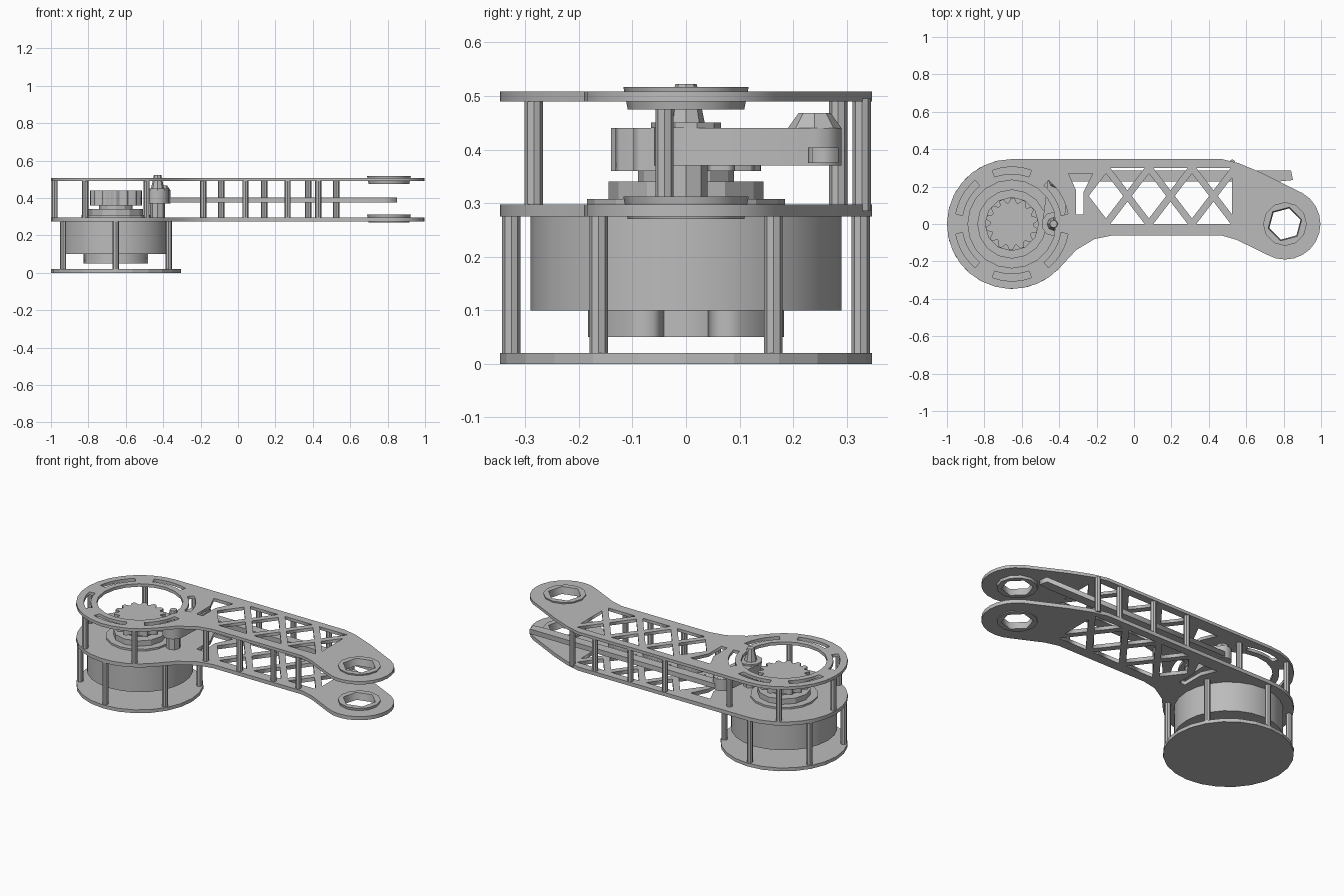
import bpy
import math

cube = bpy.data.objects.get("Cube")
if cube:
    bpy.data.objects.remove(cube, do_unlink=True)

grey = bpy.data.materials.new("machined_grey")
grey.use_nodes = True
grey.diffuse_color = (0.5, 0.5, 0.5, 1)
grey.node_tree.nodes["Principled BSDF"].inputs["Base Color"].default_value = (0.5, 0.5, 0.5, 1)

HUB = (-0.653, 0.0)     # motor axis
EYE = (0.807, 0.0)      # far pivot axis
HUB_R, EYE_R = 0.347, 0.19


def arc(centre, r, start, end, n):
    """Points on an arc, angles in degrees, both ends included."""
    angles = [math.radians(start + (end - start) * i / n) for i in range(n + 1)]
    return [(centre[0] + r * math.cos(a), centre[1] + r * math.sin(a)) for a in angles]


def ring(centre, r, n, turn=0):
    return arc(centre, r, turn, turn + 360, n)[:-1]


def plate(name, loops, z0, z1):
    """Flat plate from an outline followed by its holes."""
    curve = bpy.data.curves.new(name, 'CURVE')
    curve.dimensions = '2D'
    curve.fill_mode = 'BOTH'
    curve.extrude = (z1 - z0) / 2
    for loop in loops:
        spline = curve.splines.new('POLY')
        spline.points.add(len(loop) - 1)
        for point, (x, y) in zip(spline.points, loop):
            point.co = (x, y, 0, 1)
        spline.use_cyclic_u = True
    obj = bpy.data.objects.new(name, curve)
    obj.location.z = (z0 + z1) / 2
    bpy.context.collection.objects.link(obj)
    bpy.ops.object.select_all(action='DESELECT')
    obj.select_set(True)
    bpy.context.view_layer.objects.active = obj
    bpy.ops.object.convert(target='MESH')
    bpy.context.object.data.materials.clear()
    bpy.context.object.data.materials.append(grey)
    return bpy.context.object


def cone(name, centre, r0, r1, z0, z1, sides, smooth=False):
    bpy.ops.mesh.primitive_cone_add(vertices=sides, radius1=r0, radius2=r1, depth=z1 - z0,
                                    location=(centre[0], centre[1], (z0 + z1) / 2))
    obj = bpy.context.object
    obj.name = name
    obj.data.materials.append(grey)
    if smooth:
        bpy.ops.object.shade_smooth_by_angle(angle=math.radians(30))
    return obj


def post(name, at, z0, z1):
    cone(name, at, 0.017, 0.017, z0, z1, 8)


# Motor housing
cone("base_disc", HUB, HUB_R, HUB_R, 0, 0.02, 24)
cone("motor_drum", HUB, 0.29, 0.29, 0.1, 0.275, 24, True)
cone("motor_core", HUB, 0.12, 0.12, 0.05, 0.1, 16, True)
for name, start in (("front", 200), ("back", 20)):
    shell = arc(HUB, 0.183, start, start + 140, 10) + arc(HUB, 0.1, start + 140, start, 10)
    plate("motor_boss_" + name, [shell], 0.05, 0.1)
for i, at in enumerate(ring(HUB, 0.326, 6, 30)):
    post(f"housing_post_{i}", at, 0.015, 0.28)

# Arm outline shared by both plates
outline = arc(HUB, HUB_R, 90, 318, 18)
outline += [(-0.31, -0.14), (-0.21, -0.08), (-0.12, -0.062), (0.47, -0.062), (0.55, -0.085)]
outline += arc(EYE, EYE_R, 240, 420, 12)
outline += [(0.68, 0.275), (0.56, 0.325), (0.47, 0.347)]

# Crossed lattice holes
LOW, MID, HIGH, HALF = 0.0, 0.15, 0.3, 0.115
WIDE, TALL = 0.092, 0.12
holes = [ring(EYE, 0.105, 12)]
for c in (-0.035, 0.195, 0.425):
    holes.append([(c - WIDE, HIGH), (c + WIDE, HIGH), (c, HIGH - TALL)])
    holes.append([(c - WIDE, LOW), (c + WIDE, LOW), (c, LOW + TALL)])
    x = c - HALF
    holes.append([(x - WIDE, MID), (x, MID + TALL), (x + WIDE, MID), (x, MID - TALL)])
x = 0.54
holes.append([(x - WIDE, MID), (x - 0.015, MID + 0.1), (x - 0.015, MID - 0.1)])

# Upper hub opening with a slotted rim
opening = [ring(HUB, 0.235, 20)]
for start in range(10, 370, 60):
    opening.append(arc(HUB, 0.305, start, start + 40, 5) + arc(HUB, 0.268, start + 40, start, 5))
neck_hole = [(-0.35, 0.27), (-0.22, 0.27), (-0.27, 0.17), (-0.27, 0.05), (-0.31, 0.05), (-0.31, 0.18)]

plate("lower_arm_plate", [outline] + holes + [neck_hole], 0.275, 0.297)
plate("upper_arm_plate", [outline] + holes + [neck_hole] + opening, 0.49, 0.508)

# Pivot bushings at the far end
for name, z in (("lower", 0.27), ("upper", 0.475)):
    bushing = plate(name + "_bushing", [ring(EYE, 0.117, 12), ring(EYE, 0.093, 6, 15)], z, z + 0.042)
    for v in bushing.data.vertices:
        if v.co.z < 0:
            v.co.x = EYE[0] + (v.co.x - EYE[0]) * 0.93
            v.co.y *= 0.93

# Posts between the arm plates
spacers = ring(HUB, 0.328, 6)[1:]
spacers += [(x, -0.04) for x in (-0.185, 0.04, 0.265, 0.43)]
spacers += [(x, 0.328) for x in (-0.09, 0.14, 0.375, 0.525)]
for i, at in enumerate(spacers):
    post(f"spacer_post_{i}", at, 0.285, 0.495)

# Rotor stack on the motor axis
cone("rotor_flange", HUB, 0.185, 0.185, 0.295, 0.308, 16)
cone("rotor_disc", HUB, 0.145, 0.145, 0.308, 0.34, 12)
cone("rotor_neck", HUB, 0.09, 0.09, 0.34, 0.36, 12)
teeth = [p for i in range(14) for a, r in ((0, 0.115), (7, 0.14), (15, 0.14), (21, 0.115))
         for p in arc(HUB, r, i * 360 / 14 + a, i * 360 / 14 + a, 1)[:1]]
plate("drive_gear", [teeth], 0.36, 0.44)

# Crank, spindle and long push rod
CRANK, PIN = (-0.43, 0.0), (-0.41, 0.24)
plate("crank", [arc(CRANK, 0.06, 180, 360, 6) + arc(PIN, 0.05, 0, 180, 6)], 0.37, 0.44)
cone("crank_pin", PIN, 0.05, 0.03, 0.44, 0.468, 8)
cone("spindle_collar", CRANK, 0.065, 0.065, 0.44, 0.45, 10)
cone("spindle", CRANK, 0.035, 0.02, 0.45, 0.522, 8)
cone("spindle_foot", CRANK, 0.04, 0.04, 0.297, 0.37, 8)
rod = [(-0.42, 0.228), (0.78, 0.228), (0.85, 0.235), (0.84, 0.285), (-0.42, 0.285)]
plate("push_rod", [rod], 0.375, 0.404)
